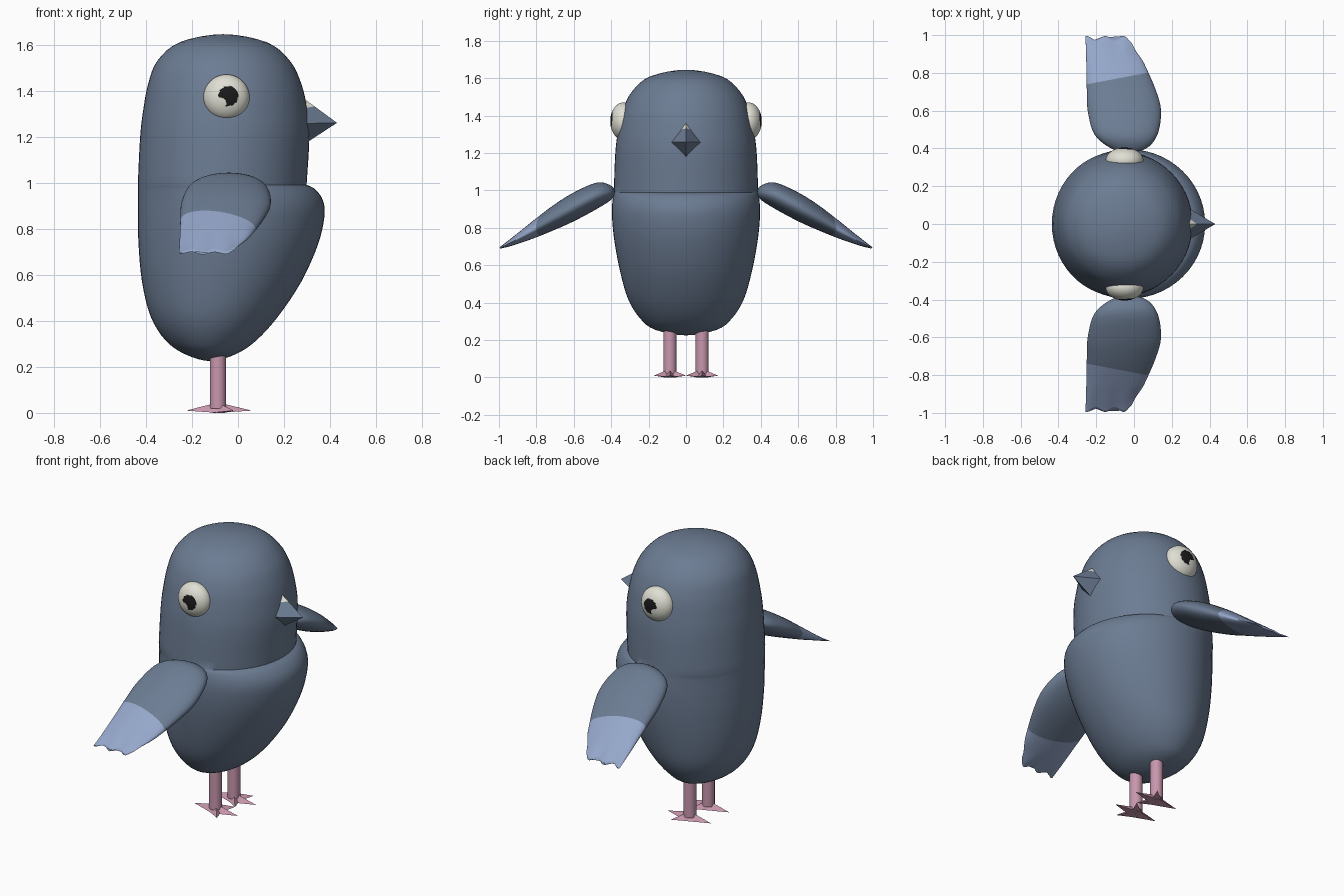
import bpy, bmesh, math
from mathutils import Matrix, Vector

if "Cube" in bpy.data.objects:
    bpy.data.objects.remove(bpy.data.objects["Cube"])


def material(name, rgb):
    m = bpy.data.materials.new(name)
    m.diffuse_color = (*rgb, 1)
    m.use_nodes = True
    m.node_tree.nodes["Principled BSDF"].inputs["Base Color"].default_value = m.diffuse_color
    return m


SLATE = material("slate blue", (0.150, 0.202, 0.292))
LIGHT = material("light blue", (0.30, 0.385, 0.59))
CREAM = material("cream white", (0.74, 0.74, 0.66))
BLACK = material("black", (0.01, 0.01, 0.01))
PINK = material("pink", (0.58, 0.31, 0.42))


def finish(bm, name, mats, mirror=False, angle=40):
    bmesh.ops.remove_doubles(bm, verts=bm.verts[:], dist=0.0003)
    bmesh.ops.recalc_face_normals(bm, faces=bm.faces[:])
    me = bpy.data.meshes.new(name)
    bm.to_mesh(me)
    bm.free()
    ob = bpy.data.objects.new(name, me)
    bpy.context.collection.objects.link(ob)
    for m in mats:
        me.materials.append(m)
    bpy.ops.object.select_all(action='DESELECT')
    ob.select_set(True)
    bpy.context.view_layer.objects.active = ob
    if angle:
        bpy.ops.object.shade_smooth_by_angle(angle=math.radians(angle))
    if mirror:
        mod = ob.modifiers.new("mirror", 'MIRROR')
        mod.use_axis = (False, True, False)
        mod.use_mirror_merge = False
    return ob


def smooth(rows, n):
    """Catmull-Rom through rows; the first and last rows only steer the ends."""
    out = []
    for i in range(1, len(rows) - 2):
        for k in range(n):
            t = k / n
            out.append([0.5 * (2 * b + (c - a) * t + (2*a - 5*b + 4*c - d) * t*t
                               + (3*b - a - 3*c + d) * t**3)
                        for a, b, c, d in zip(*rows[i - 1:i + 3])])
    return out + [list(rows[-2])]


def loft(bm, rings):
    loops = [[bm.verts.new(p) for p in ring] for ring in rings]
    n = len(loops[0])
    for a, b in zip(loops, loops[1:]):
        for i in range(n):
            j = (i + 1) % n
            bm.faces.new((a[i], a[j], b[j], b[i]))
    return loops


def angles(n):
    return [2 * math.pi * i / n for i in range(n)]


# body: rows of height, back x, front x, half width; split at the chest crease
lower = [(0.255, -0.01, -0.23, -0.165), (0.225, -0.12, -0.12, 0.0),
         (0.255, -0.23, -0.01, 0.165), (0.315, -0.315, 0.08, 0.245),
         (0.42, -0.38, 0.175, 0.31), (0.57, -0.417, 0.275, 0.353),
         (0.73, -0.432, 0.347, 0.383), (0.85, -0.435, 0.375, 0.395),
         (0.92, -0.435, 0.37, 0.395), (0.97, -0.435, 0.337, 0.39),
         (0.99, -0.435, 0.298, 0.386), (0.995, -0.435, 0.27, 0.384)]
upper = [(0.85, -0.437, 0.29, 0.39), (0.99, -0.435, 0.298, 0.386),
         (1.2, -0.425, 0.31, 0.378), (1.32, -0.411, 0.30, 0.363),
         (1.43, -0.39, 0.275, 0.338), (1.53, -0.35, 0.225, 0.288),
         (1.61, -0.253, 0.125, 0.19), (1.645, -0.065, -0.065, 0.0),
         (1.61, 0.125, -0.253, -0.19)]
bm = bmesh.new()
rings = []
for z, x0, x1, w in smooth(lower, 4) + smooth(upper, 4)[1:]:
    rings.append([((x0 + x1) / 2 + (x1 - x0) / 2 * math.cos(a), w * math.sin(a), z)
                  for a in angles(56)])
loft(bm, rings)
finish(bm, "body", [SLATE])

# wings: rows of y, back x, front x, centre height, half thickness
wing = [(0.40, 0.065, -0.12, 0.99, -0.035), (0.38, -0.03, -0.03, 0.99, 0.0),
        (0.40, -0.12, 0.065, 0.988, 0.037), (0.475, -0.21, 0.125, 0.972, 0.07),
        (0.6, -0.245, 0.143, 0.912, 0.077), (0.71, -0.25, 0.115, 0.853, 0.067),
        (0.83, -0.252, 0.063, 0.783, 0.045), (0.93, -0.255, 0.015, 0.726, 0.021),
        (0.985, -0.257, -0.01, 0.698, 0.005), (1.04, -0.258, -0.04, 0.67, 0.0)]
bm = bmesh.new()
rings = []
for y, x0, x1, zc, h in smooth(wing, 5):
    ring = []
    fade = max(0, (y - 0.86) / 0.125)
    for a in angles(48):
        x = (x0 + x1) / 2 + (x1 - x0) / 2 * math.cos(a)
        # scalloped feather tips
        dy = fade * (0.011 * math.cos(2 * math.pi * (x + 0.052) / 0.1)
                     - 0.5 * max(0, x + 0.05))
        ring.append((x, y + dy, zc + h * math.sin(a) - 0.5 * dy))
    rings.append(ring)
loops = loft(bm, rings)
bm.faces.new(loops[-1])
cut, normal = Vector((0, 0.787, 0)), Vector((-0.19, 1, 0)).normalized()
bmesh.ops.bisect_plane(bm, geom=bm.verts[:] + bm.edges[:] + bm.faces[:],
                       plane_co=cut, plane_no=normal)
for f in bm.faces:
    f.material_index = int((f.calc_center_median() - cut).dot(normal) > 0)
finish(bm, "wings", [SLATE, LIGHT], mirror=True, angle=60)

# eyes: flattened balls with a notched pupil coloured on the outer faces
bm = bmesh.new()
bmesh.ops.create_uvsphere(bm, u_segments=48, v_segments=56, radius=0.1)
bmesh.ops.transform(bm, verts=bm.verts[:], matrix=Matrix.Translation((-0.05, 0.335, 1.37))
                    @ Matrix.Diagonal((1, 0.7, 1, 1)) @ Matrix.Rotation(math.pi / 2, 4, 'X'))
for f in bm.faces:
    c = f.calc_center_median()
    pupil = math.hypot(c.x + 0.042, c.z - 1.376) < 0.043
    notch = math.hypot(c.x + 0.075, c.z - 1.345) < 0.024
    f.material_index = int(c.y > 0.335 and pupil and not notch)
finish(bm, "eyes", [CREAM, BLACK], mirror=True)

# beak: four-sided point with a pale patch on top
bm = bmesh.new()
top, bottom, tip = Vector((0.28, 0, 1.37)), Vector((0.30, 0, 1.175)), Vector((0.43, 0, 1.26))
ridge = top.lerp(tip, 0.35)
for s in (-1, 1):
    side = Vector((0.285, 0.086 * s, 1.257))
    mid = top.lerp(side, 0.42)
    for pts, mi in (((top, mid, ridge), 1), ((mid, side, tip, ridge), 0),
                    ((side, bottom, tip), 0), ((top, bottom, side, mid), 0)):
        bm.faces.new([bm.verts.new(p) for p in pts]).material_index = mi
finish(bm, "beak", [SLATE, CREAM], angle=0)

# legs
LX, LY = -0.087, 0.086
bm = bmesh.new()
bmesh.ops.create_cone(bm, cap_ends=True, segments=20, radius1=0.035, radius2=0.035, depth=0.3,
                      matrix=Matrix.Translation((LX, LY, 0.17)))
finish(bm, "legs", [PINK], mirror=True)

# feet: three front toes and one back toe, each a flat spike
bm = bmesh.new()
for deg, length in ((0, 0.147), (52, 0.11), (-52, 0.11), (180, 0.139)):
    m = Matrix.Translation((LX, LY, 0)) @ Matrix.Rotation(math.radians(deg), 4, 'Z')
    l, r, t, p = [bm.verts.new(m @ Vector(c)) for c in
                  ((0, 0.035, 0), (0, -0.035, 0), (0, 0, 0.045), (length, 0, 0.01))]
    for f in ((l, r, p), (r, t, p), (t, l, p), (l, t, r)):
        bm.faces.new(f)
finish(bm, "feet", [PINK], mirror=True, angle=0)
